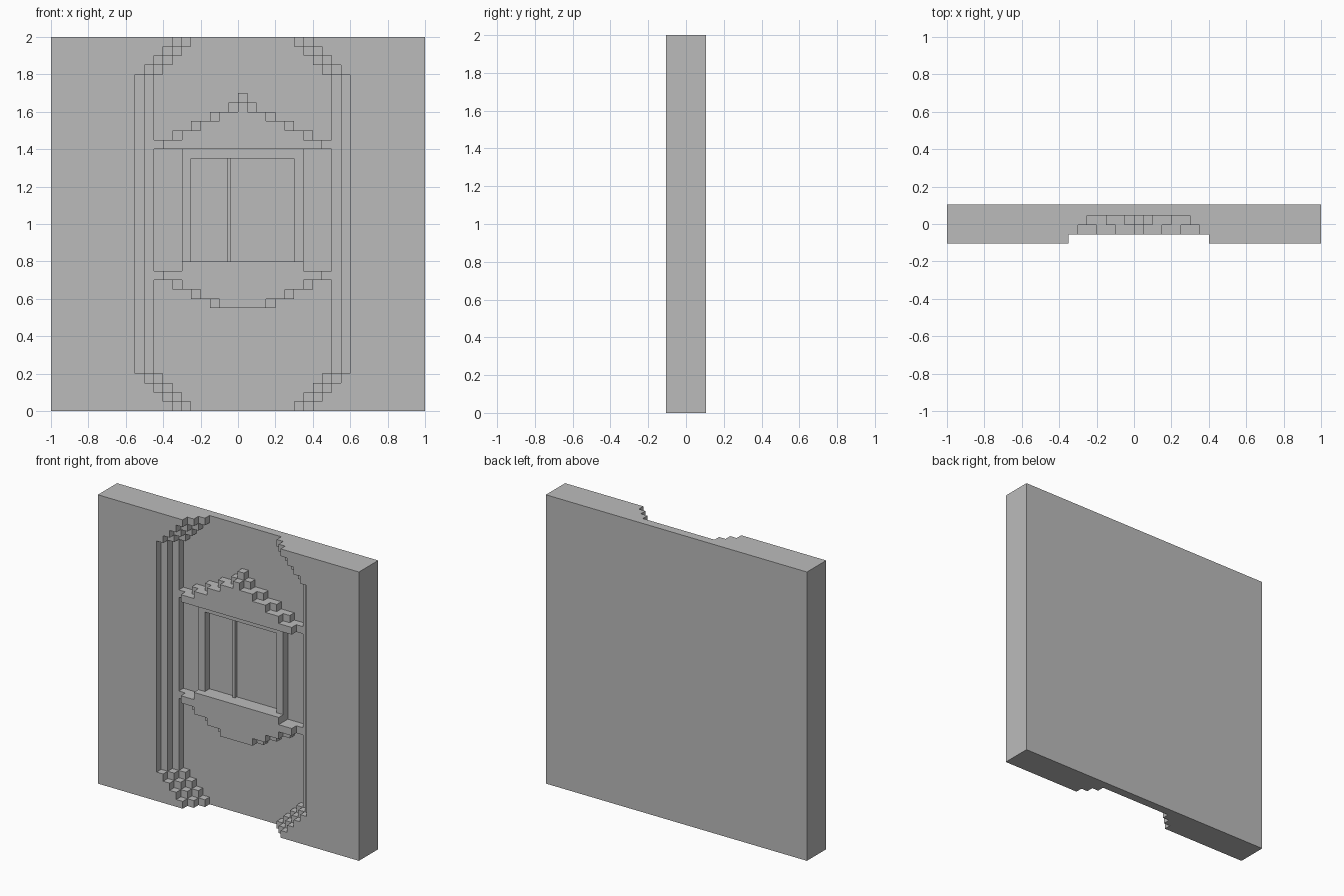
import bpy
import bmesh

cube = bpy.data.objects.get("Cube")
if cube:
    bpy.data.objects.remove(cube, do_unlink=True)

U = 0.05             # step size of all the terracing
CX = U / 2           # the carved motif sits half a step off centre
FRONT, BACK = -0.105, 0.105
DEPTH = [FRONT + U * k for k in range(4)]   # front, two terraces, recessed floor

grey = bpy.data.materials.new("plain_grey")
grey.use_nodes = True
grey.diffuse_color = (0.5, 0.5, 0.5, 1)
grey.node_tree.nodes["Principled BSDF"].inputs["Base Color"].default_value = (0.5, 0.5, 0.5, 1)


def prism(name, outline, y0, y1):
    """Extrude an outline of (x, z) points from y0 back to y1."""
    bm = bmesh.new()
    face = bm.faces.new([bm.verts.new((x, y0, z)) for x, z in outline])
    extruded = bmesh.ops.extrude_face_region(bm, geom=[face], use_keep_orig=True)
    for v in extruded["geom"]:
        if isinstance(v, bmesh.types.BMVert):
            v.co.y = y1
    bmesh.ops.recalc_face_normals(bm, faces=bm.faces)
    mesh = bpy.data.meshes.new(name)
    bm.to_mesh(mesh)
    bm.free()
    mesh.materials.append(grey)
    obj = bpy.data.objects.new(name, mesh)
    bpy.context.collection.objects.link(obj)
    return obj


def box(name, x0, x1, z0, z1, y0, y1):
    return prism(name, [(x0, z0), (x1, z0), (x1, z1), (x0, z1)], y0, y1)


def stairs(rows):
    """One side of a stepped profile: (half width, z) points from rows (half, z0, z1)."""
    return [(half, z) for half, z0, z1 in rows for z in (z0, z1)]


def stepped(name, halves, z, rise, y0, y1):
    """Symmetric stepped block whose rows go up or down from z."""
    side = stairs([(h, z + rise * i, z + rise * (i + 1)) for i, h in enumerate(halves)])
    outline = [(CX + h, zz) for h, zz in side] + [(CX - h, zz) for h, zz in reversed(side)]
    return prism(name, outline, y0, y1)


# Back panel
box("back_panel", -1, 1, 0, 2, DEPTH[3], BACK)

# Three terraced frame layers, each a left and a right piece with stepped corners
for k, label in enumerate(("outer", "middle", "inner")):
    wide = 0.575 - U * k
    low = [(wide - U * (4 - i), U * i, U * (i + 1)) for i in range(4)]
    high = [(h, 2 - z1, 2 - z0) for h, z0, z1 in reversed(low)]
    edge = stairs(low + [(wide, 4 * U, 2 - 4 * U)] + high)
    for side, word in ((1, "left"), (-1, "right")):
        outline = [(side, 2), (side, 0)] + [(CX + side * h, z) for h, z in edge]
        prism(f"{label}_frame_{word}", outline, DEPTH[k], DEPTH[k + 1])

# Stepped gable and stepped base, each with a smaller layer in front
for label, z, rise, count in (("gable", 1.4, U, 5), ("base", 0.75, -U, 4)):
    rear = [0.475 - 2 * U * i for i in range(count)]
    if label == "gable":
        rear.append(CX)
    front = [0.425 - 2 * U * i for i in range(count)]
    stepped(label + "_rear", rear, z, rise, DEPTH[2], DEPTH[3])
    stepped(label + "_front", front, z, rise, DEPTH[1], DEPTH[2])

# Window surround: sill, posts, header and thin mullion
box("window_sill", CX - 0.325, CX + 0.325, 0.75, 0.8, DEPTH[1], DEPTH[3])
for side, word in ((1, "left"), (-1, "right")):
    a, b = sorted((CX + side * 0.275, CX + side * 0.325))
    box("window_post_" + word, a, b, 0.8, 1.4, DEPTH[2], DEPTH[3])
box("window_header", CX - 0.275, CX + 0.275, 1.35, 1.4, DEPTH[2], DEPTH[3])
box("window_mullion", -0.06, -0.04, 0.8, 1.35, DEPTH[3] - 0.02, DEPTH[3])
